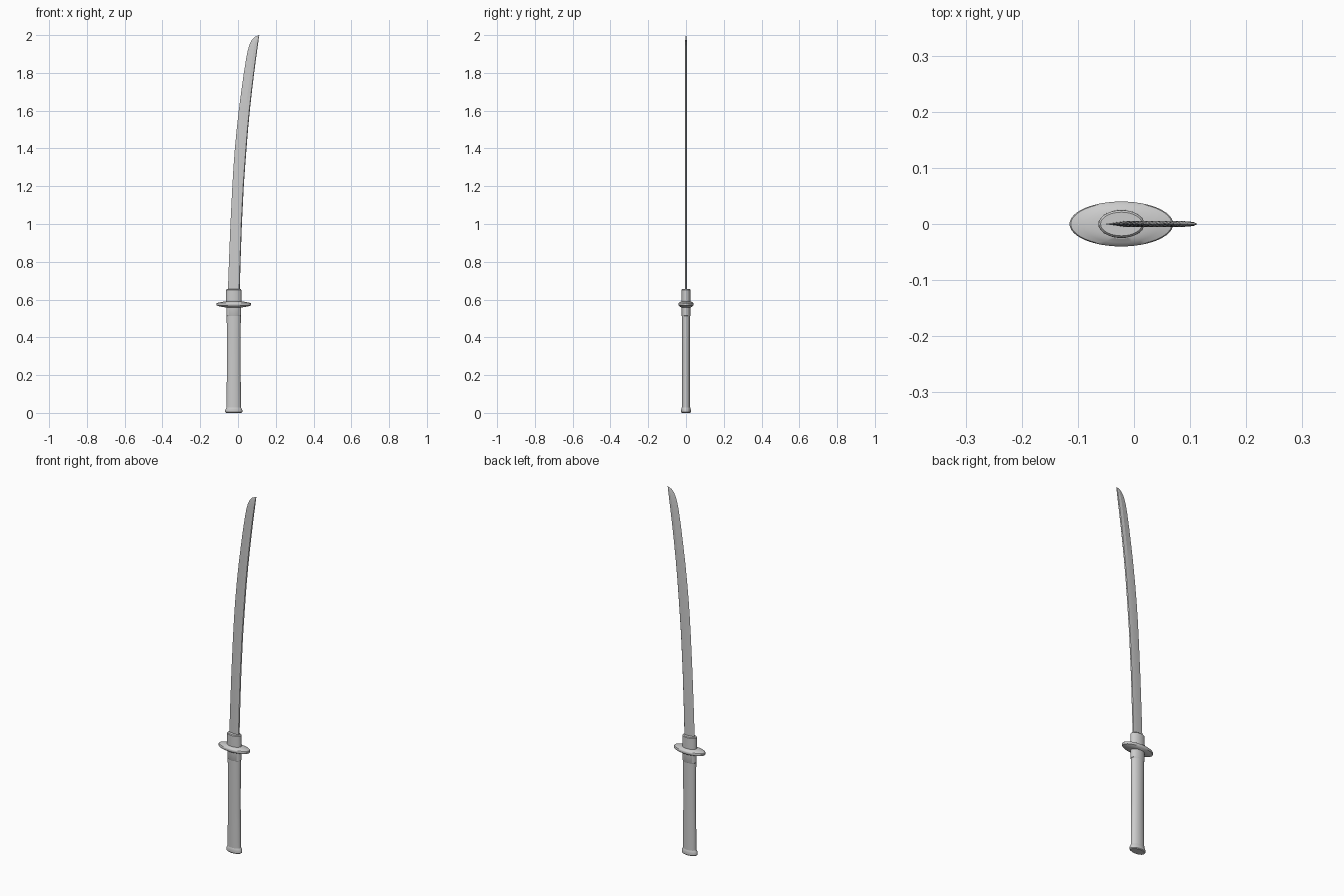
import bpy, bmesh, math

if "Cube" in bpy.data.objects:
    bpy.data.objects.remove(bpy.data.objects["Cube"])

CX = -0.0225  # shared axis of handle, guard and collars


def finish(name, bm, angle):
    bmesh.ops.recalc_face_normals(bm, faces=bm.faces)
    me = bpy.data.meshes.new(name)
    bm.to_mesh(me)
    bm.free()
    ob = bpy.data.objects.new(name, me)
    bpy.context.collection.objects.link(ob)
    bpy.ops.object.select_all(action='DESELECT')
    ob.select_set(True)
    bpy.context.view_layer.objects.active = ob
    bpy.ops.object.shade_smooth_by_angle(angle=math.radians(angle))
    return ob


def loft(name, rings, angle=30):
    """Skin a list of closed point rings and cap both ends."""
    bm = bmesh.new()
    loops = [[bm.verts.new(p) for p in ring] for ring in rings]
    n = len(loops[0])
    for a, b in zip(loops, loops[1:]):
        for i in range(n):
            j = (i + 1) % n
            bm.faces.new((a[i], a[j], b[j], b[i]))
    bm.faces.new(loops[0][::-1])
    bm.faces.new(loops[-1])
    return finish(name, bm, angle)


def oval(name, profile, n=48):
    """Loft of ovals; profile rows are z, x radius, y radius."""
    loft(name, [[(CX + rx * math.cos(2 * math.pi * i / n),
                  ry * math.sin(2 * math.pi * i / n), z) for i in range(n)]
                for z, rx, ry in profile])


# pommel cap
oval("pommel_cap", [(0, .041, .022), (.004, .045, .0255), (.016, .045, .0255),
                    (.024, .041, .0245), (.03, .038, .022)])
# grip, slightly waisted
oval("grip", [(.02, .0385, .0225), (.12, .0375, .022), (.27, .036, .0215),
              (.42, .0365, .022), (.52, .0375, .0225)])
# collar below the guard
oval("grip_collar", [(.512, .037, .0225), (.515, .0395, .024), (.57, .0395, .024)])
# lens-shaped oval guard
oval("guard", [(.559, .048, .026), (.564, .075, .034), (.568, .09, .0385),
               (.572, .0925, .04), (.579, .0925, .04), (.582, .09, .0385),
               (.586, .07, .033), (.591, .045, .026)])
# collar holding the blade
oval("blade_collar", [(.58, .041, .025), (.651, .0405, .0245), (.655, .037, .021)])

# blade: z, cutting edge x, spine x
stations = [(.63, -.054, .009), (.8, -.048, .0135), (1.0, -.040, .0205),
            (1.2, -.030, .0305), (1.3, -.024, .0375), (1.4, -.0165, .045),
            (1.5, -.007, .053), (1.6, .004, .0625), (1.7, .017, .0735),
            (1.8, .031, .0855), (1.88, .044, .096), (1.92, .052, .1015),
            (1.95, .061, .1055), (1.975, .0735, .109), (1.99, .088, .111),
            (2.0, .1115, .1128)]
rings = []
for z, e, s in stations:
    w = s - e
    t = .0055 * min(1, w / .05)
    r = e + .62 * w
    rings.append([(e, 0, z), (r, -t, z), (s - .06 * w, -t * .8, z), (s, 0, z),
                  (s - .06 * w, t * .8, z), (r, t, z)])
loft("blade", rings, 12)
